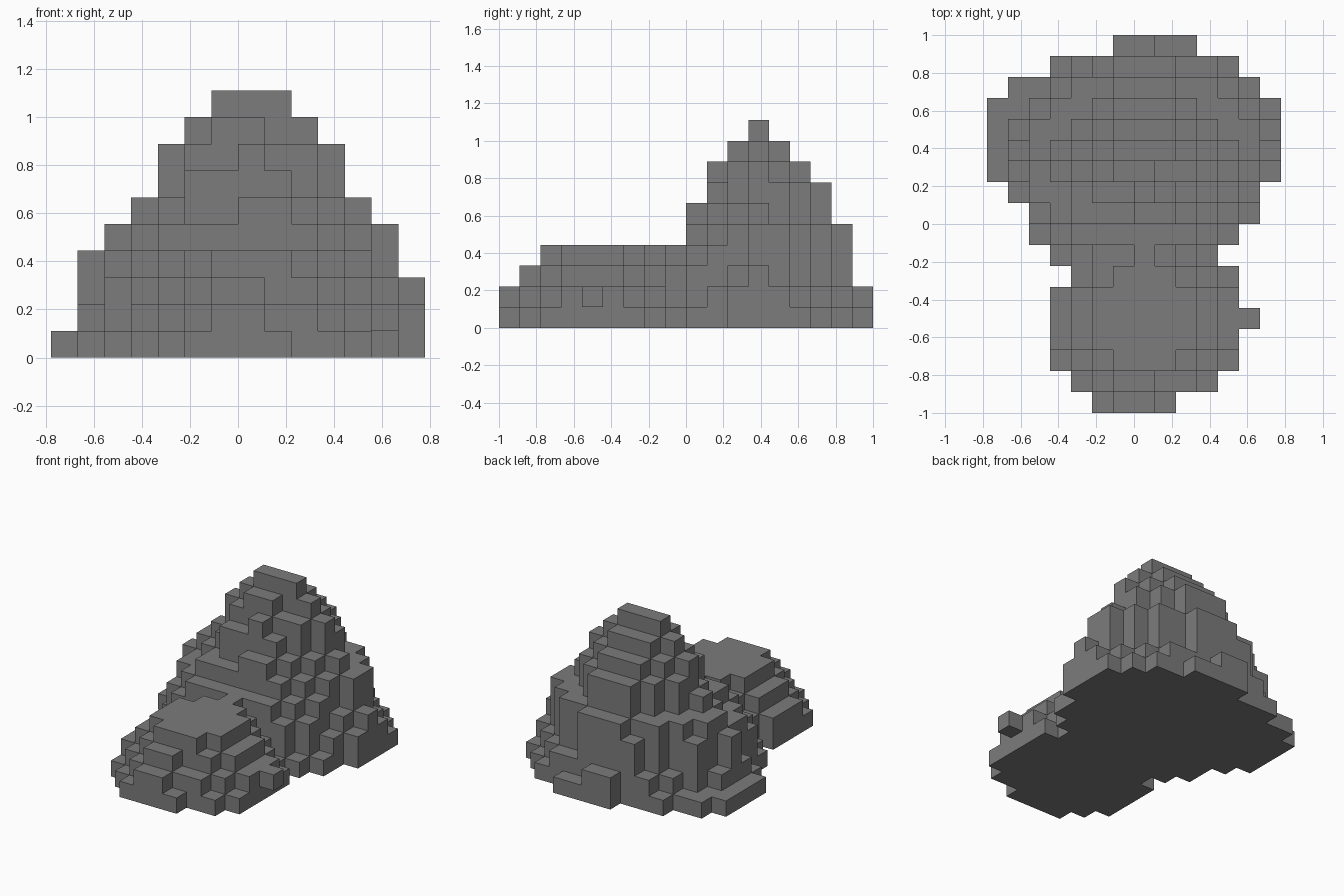
import bpy, bmesh
from mathutils import Vector

CELL = 1 / 9

cube = bpy.data.objects.get("Cube")
if cube:
    bpy.data.objects.remove(cube, do_unlink=True)

stone = bpy.data.materials.new("stone_grey")
stone.use_nodes = True
grey = (0.2, 0.2, 0.2, 1)
stone.diffuse_color = grey
stone.node_tree.nodes["Principled BSDF"].inputs["Base Color"].default_value = grey

# Ground outline: left and right limit of each row of cells, front to back
ROWS = [(-2, 2), (-3, 4), (-4, 5), (-4, 5), (-4, 5), (-4, 5), (-3, 5), (-4, 4), (-5, 5),
        (-5, 6), (-6, 6)] + [(-7, 7)] * 4 + [(-6, 6), (-4, 5), (-1, 3)]

# Rounded terraces above the ground layer: x limits, y limits
REAR = [(-6, 7, -2, 9), (-6, 7, -1, 8), (-6, 6, -1, 8), (-5, 6, 0, 8), (-4, 5, 0, 7),
        (-3, 4, 1, 7), (-3, 4, 1, 6), (-2, 3, 2, 5), (-1, 2, 3, 4)]
FRONT = [(-4, 5, -9, 0), (-3, 4, -8, -1), (-2, 3, -7, -2)]

# Straight ledges on the rear mound's front and the saddle: row, level, x limits
LEDGES = [(-2, 1, -3, 3), (-2, 2, -2, 2), (-2, 3, 0, 1), (-1, 2, -4, 4), (-1, 3, -3, 3),
          (0, 2, -5, 5), (0, 3, -4, 4), (0, 4, -3, 3), (1, 6, -2, 2)]

# Chipped corners on the terrace fronts: cells left out
CHIPS = {(1, -9, 1), (1, -8, 2), (-1, 0, 5), (-1, 1, 7), (1, 1, 7), (1, 2, 8), (1, 8, 1)}


def column(x, y, top):
    """Cells from the first level above ground up to the top level."""
    return {(x, y, k) for k in range(1, top + 1)}


def terraces(layers, rounding):
    """Columns under stacked terraces, rounded from diamond (one) to ellipse (two)."""
    cells = set()
    for k, (x0, x1, y0, y1) in enumerate(layers, start=1):
        for y in range(y0, y1):
            left, right = ROWS[y + 9]
            for x in range(max(x0, left), min(x1, right)):
                u = abs(2 * x + 1 - x0 - x1) / (x1 - x0)
                v = abs(2 * y + 1 - y0 - y1) / (y1 - y0)
                if u ** rounding + v ** rounding <= 1:
                    cells |= column(x, y, k)
    return cells


def build(name, cells, solid):
    """Mesh the outer faces of a group of cells."""
    bm = bmesh.new()
    for cell in sorted(cells):
        base = Vector(cell)
        for axis in range(3):
            for side in (0, 1):
                near = list(cell)
                near[axis] += 2 * side - 1
                if tuple(near) in solid:
                    continue
                a, b, c = (Vector([i == (axis + s) % 3 for i in range(3)]) for s in range(3))
                start = base + a * side
                ring = [start, start + b, start + b + c, start + c]
                if not side:
                    ring.reverse()
                bm.faces.new([bm.verts.new(p * CELL) for p in ring])
    bmesh.ops.remove_doubles(bm, verts=bm.verts, dist=CELL / 100)
    mesh = bpy.data.meshes.new(name)
    bm.to_mesh(mesh)
    bm.free()
    mesh.materials.append(stone)
    obj = bpy.data.objects.new(name, mesh)
    bpy.context.collection.objects.link(obj)


# Ground slab, tall rear mound with its saddle, low front mound, and a loose block
ground = {(x, j - 9, 0) for j, (a, b) in enumerate(ROWS) for x in range(a, b)}
rear = terraces(REAR, 1.4)
for y, k, x0, x1 in LEDGES:
    for x in range(x0, x1):
        rear |= column(x, y, k)
rear -= CHIPS
front = terraces(FRONT, 1.45) - rear - CHIPS
block = {(5, -5, 1)}

solid = ground | rear | front | block
build("ground_slab", ground, solid)
build("rear_mound", rear, solid)
build("front_mound", front, solid)
build("loose_block", block, solid)
